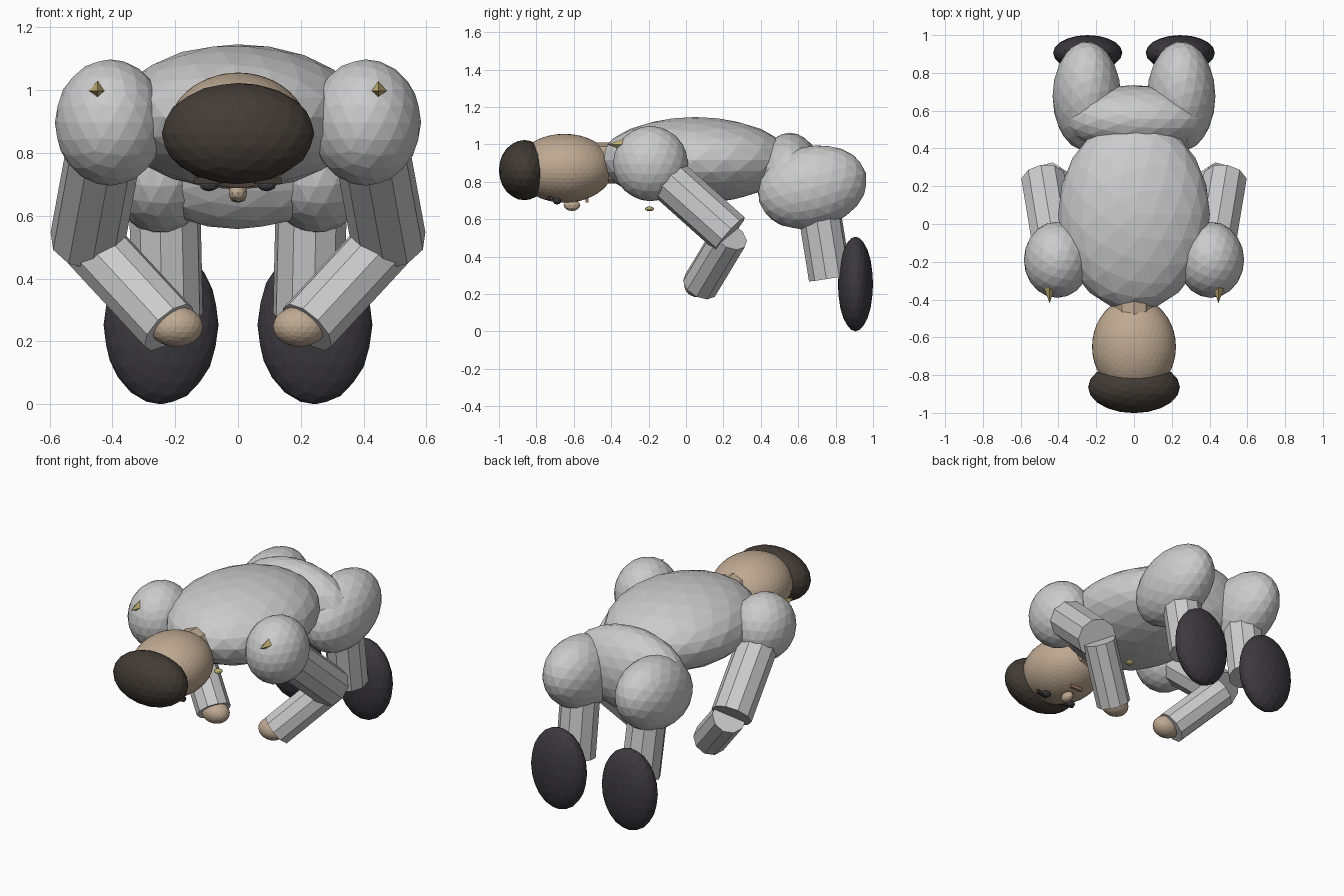
import bpy
from math import radians
from mathutils import Vector

if "Cube" in bpy.data.objects:
    bpy.data.objects.remove(bpy.data.objects["Cube"])


def mat(name, rgb):
    m = bpy.data.materials.new(name)
    m.diffuse_color = (*rgb, 1)
    m.use_nodes = True
    m.node_tree.nodes["Principled BSDF"].inputs["Base Color"].default_value = m.diffuse_color
    return m


SKIN = mat("skin", (0.52, 0.40, 0.29))
HAIR = mat("dark_brown", (0.055, 0.045, 0.037))
SHOE = mat("charcoal", (0.045, 0.042, 0.05))
GOLD = mat("brass", (0.55, 0.44, 0.18))
LIP = mat("lip", (0.35, 0.2, 0.13))


def finish(name, material):
    ob = bpy.context.object
    ob.name = name
    if material:
        ob.data.materials.append(material)
    return ob


def blob(name, loc, radii, material=None, sub=3, tilt=0):
    bpy.ops.mesh.primitive_ico_sphere_add(subdivisions=sub, radius=1, location=loc,
                                          rotation=(radians(tilt), 0, 0))
    ob = finish(name, material)
    ob.scale = radii
    return ob


def rod(name, a, b, r, material=None, sides=10, r2=None):
    a, b = Vector(a), Vector(b)
    d = b - a
    bpy.ops.mesh.primitive_cone_add(vertices=sides, radius1=r, radius2=r if r2 is None else r2,
                                    depth=d.length, location=(a + b) / 2,
                                    rotation=d.to_track_quat('Z', 'Y').to_euler())
    return finish(name, material)


def box(name, loc, size, material, turn=0):
    bpy.ops.mesh.primitive_cube_add(size=1, location=loc, rotation=(0, 0, turn))
    ob = finish(name, material)
    ob.scale = size
    return ob


# trunk
blob("torso", (0, 0.05, 0.915), (0.402, 0.51, 0.231))
blob("pelvis", (0, 0.555, 0.81), (0.38, 0.18, 0.252))
rod("neck", (0, -0.28, 0.9), (0, -0.5, 0.9), 0.11, SKIN)

# head, face turned down
blob("head", (0, -0.65, 0.872), (0.222, 0.26, 0.184), SKIN, sub=4)
blob("hair", (0, -0.864, 0.862), (0.243, 0.137, 0.161), HAIR)
blob("nose", (0, -0.61, 0.675), (0.03, 0.045, 0.032), SKIN, sub=2)
box("mouth", (0, -0.53, 0.7), (0.08, 0.015, 0.02), LIP)

# coat buttons
for y in (-0.195, -0.04):
    blob("button", (0, y, 0.655), (0.025, 0.025, 0.013), GOLD, sub=2)

for s, side in ((-1, "left"), (1, "right")):
    # eye and brow
    blob(side + "_eye", (s * 0.092, -0.69, 0.698), (0.03, 0.022, 0.02), SHOE, sub=2)
    box(side + "_brow", (s * 0.095, -0.73, 0.712), (0.085, 0.018, 0.02), HAIR, s * 0.2)
    # arm
    blob(side + "_shoulder", (s * 0.407, -0.19, 0.897), (0.176, 0.201, 0.201))
    rod(side + "_shoulder_spike", (s * 0.447, -0.333, 0.998), (s * 0.447, -0.42, 0.998),
        0.031, GOLD, 4, 0)
    rod(side + "_upper_arm", (s * 0.41, -0.19, 0.9), (s * 0.48, 0.235, 0.52), 0.12)
    rod(side + "_forearm", (s * 0.465, 0.235, 0.51), (s * 0.22, 0.075, 0.245), 0.1)
    blob(side + "_hand", (s * 0.197, 0.06, 0.248), (0.086, 0.07, 0.065), SKIN)
    # leg
    blob(side + "_thigh", (s * 0.25, 0.676, 0.77), (0.181, 0.296, 0.219), tilt=15)
    rod(side + "_lower_leg", (s * 0.235, 0.70, 0.72), (s * 0.225, 0.77, 0.285), 0.115)
    blob(side + "_shoe", (s * 0.245, 0.906, 0.253), (0.183, 0.094, 0.253), SHOE)
